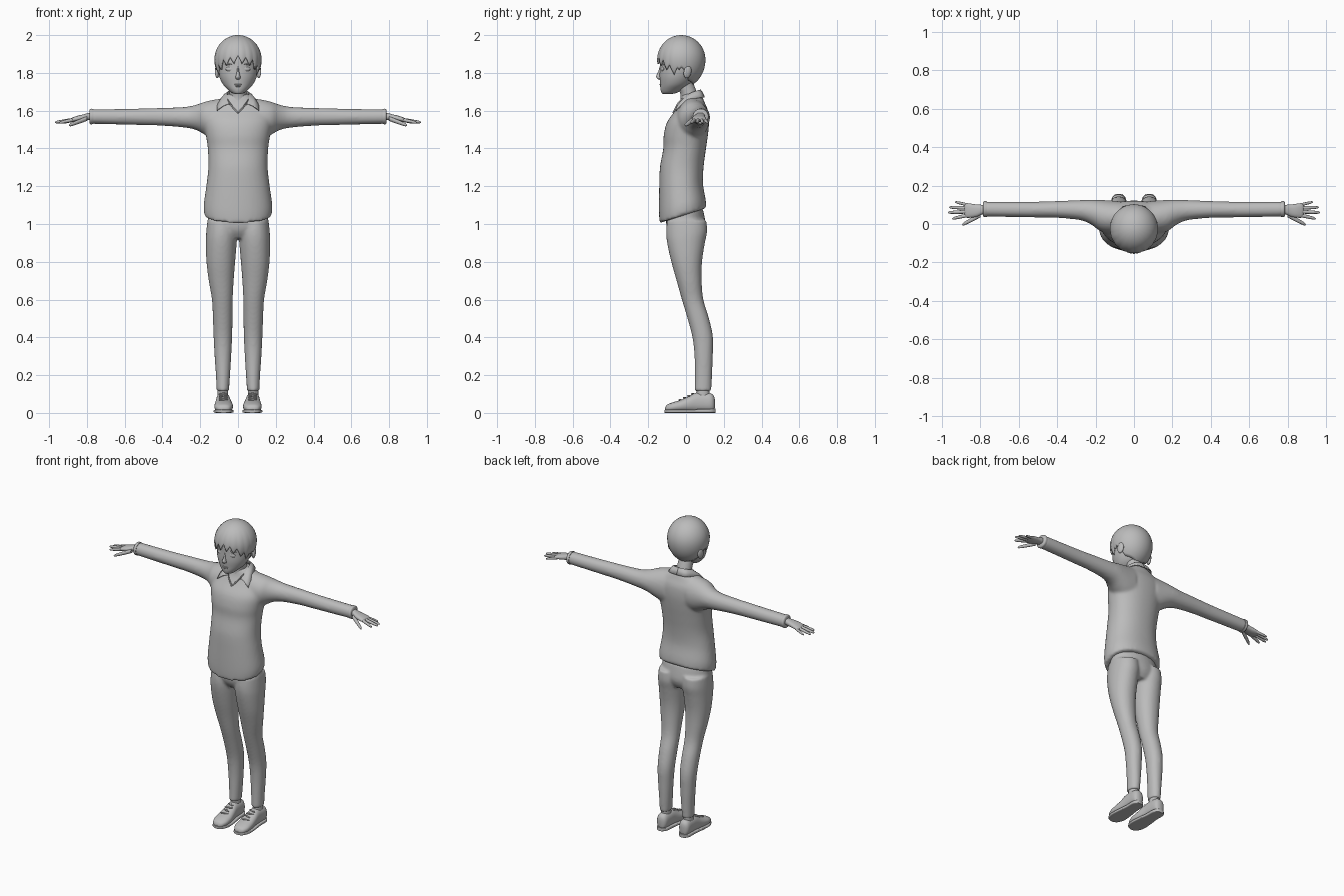
import bpy, bmesh, math
from mathutils import Vector, Matrix

grey = bpy.data.materials.new("plain grey")
grey.diffuse_color = (0.5, 0.5, 0.5, 1)


def finish(name, bm, voxel=0, smooth=4, angle=50):
    """Turn a bmesh into a named object; voxel > 0 fuses its shells together."""
    bmesh.ops.recalc_face_normals(bm, faces=bm.faces)
    me = bpy.data.meshes.new(name)
    bm.to_mesh(me)
    bm.free()
    me.materials.append(grey)
    ob = bpy.data.objects.new(name, me)
    bpy.context.collection.objects.link(ob)
    if voxel:
        mod = ob.modifiers.new("fuse", 'REMESH')
        mod.mode, mod.voxel_size, mod.use_smooth_shade = 'VOXEL', voxel, True
        mod = ob.modifiers.new("soften", 'SMOOTH')
        mod.factor, mod.iterations = 0.5, smooth
    else:
        bpy.ops.object.select_all(action='DESELECT')
        ob.select_set(True)
        bpy.context.view_layer.objects.active = ob
        bpy.ops.object.shade_smooth_by_angle(angle=math.radians(angle))
    return ob


def spline(rows, sub=4):
    """Catmull-Rom interpolation through rows of numbers."""
    out = []
    for i in range(len(rows) - 1):
        p = [rows[max(0, min(len(rows) - 1, i + k))] for k in (-1, 0, 1, 2)]
        for s in range(sub):
            t = s / sub
            out.append([b + 0.5 * t * (c - a + t * (2 * a - 5 * b + 4 * c - d + t * (3 * (b - c) + d - a)))
                        for a, b, c, d in zip(*p)])
    return out + [list(rows[-1])]


def loft(bm, axis, rows, side=1, n=32, power=2.0, warp=None):
    """Skin oval sections (position, a0, a1, b0, b1) along an axis."""
    rings = []
    for s, a0, a1, b0, b1 in spline(rows):
        ring = []
        for i in range(n):
            t = 2 * math.pi * i / n
            c, d = math.cos(t), math.sin(t)
            a = (a0 + a1) / 2 + (a1 - a0) / 2 * math.copysign(abs(c) ** (2 / power), c)
            b = (b0 + b1) / 2 + (b1 - b0) / 2 * math.copysign(abs(d) ** (2 / power), d)
            co = Vector({'x': (s, a, b), 'y': (a, s, b), 'z': (a, b, s)}[axis])
            co = warp(co) if warp else co
            co.x *= side
            ring.append(bm.verts.new(co))
        rings.append(ring)
    for r, q in zip(rings, rings[1:]):
        for i in range(n):
            bm.faces.new((r[i], r[(i + 1) % n], q[(i + 1) % n], q[i]))
    bm.faces.new(rings[0])
    bm.faces.new(rings[-1])


def ball(bm, pos, size, rot=(0, 0, 0)):
    m = Matrix.Translation(pos)
    for ang, ax in zip(rot, 'XYZ'):
        m = m @ Matrix.Rotation(ang, 4, ax)
    bmesh.ops.create_uvsphere(bm, u_segments=20, v_segments=12, radius=1,
                              matrix=m @ Matrix.Diagonal((*size, 1)))


def sym(rows):
    return [(z, -w, w, f, b) for z, w, f, b in rows]


# Sweater: torso with a hem that rises to the back, fused with both sleeves
def hem(co):
    co.z += 0.32 * (co.y + 0.015) * max(0, min(1, (1.3 - co.z) / 0.25))
    return co


bm = bmesh.new()
loft(bm, 'z', sym([(1.045, .178, -.14, .108), (1.1, .182, -.143, .104), (1.2, .168, -.142, .09),
                   (1.3, .157, -.138, .093), (1.4, .16, -.12, .106), (1.47, .17, -.118, .116),
                   (1.54, .18, -.1, .122), (1.6, .172, -.058, .117), (1.64, .135, -.034, .1),
                   (1.67, .08, -.026, .088), (1.69, .055, -.02, .075)]), n=48, power=2.2, warp=hem)
for sx in (1, -1):
    loft(bm, 'x', [(.08, -.05, .12, 1.44, 1.665), (.13, -.05, .123, 1.45, 1.658), (.18, -.035, .126, 1.475, 1.646),
                   (.22, -.005, .127, 1.497, 1.632), (.28, .02, .125, 1.51, 1.62), (.4, .032, .12, 1.52, 1.615),
                   (.5, .034, .117, 1.523, 1.612), (.65, .036, .117, 1.527, 1.609),
                   (.78, .038, .117, 1.53, 1.608)], sx)
finish("sweater", bm, 0.009, 8)

for sx, tag in ((1, "left"), (-1, "right")):
    # Sleeve cuff
    bm = bmesh.new()
    loft(bm, 'x', [(.765, .037, .118, 1.529, 1.609), (.78, .036, .119, 1.528, 1.61),
                   (.786, .042, .113, 1.533, 1.604)], sx)
    finish(tag + "_cuff", bm)

    # Hand: palm, four fingers and a thumb
    bm = bmesh.new()
    loft(bm, 'x', [(.76, .052, .1, 1.55, 1.592), (.79, .05, .1, 1.55, 1.588), (.82, .038, .102, 1.546, 1.58),
                   (.85, .033, .106, 1.542, 1.573), (.875, .034, .107, 1.541, 1.564), (.885, .05, .095, 1.546, 1.556)],
         sx, n=20, power=2.4)
    for x0, x1, y0, y1, z0, z1, r in ((.865, .97, .064, .06, 1.553, 1.538, .0095), (.865, .963, .083, .087, 1.553, 1.536, .009),
                                      (.865, .947, .046, .028, 1.553, 1.536, .0095), (.86, .932, .098, .115, 1.552, 1.535, .008),
                                      (.80, .895, .047, -.004, 1.558, 1.522, .012)):
        rows = []
        for t, k in ((0, 1), (.35, 1), (.7, .88), (.92, .65), (1, .12)):
            x, y, z = x0 + (x1 - x0) * t, y0 + (y1 - y0) * t, z0 + (z1 - z0) * t
            rows.append((x, y - r * k, y + r * k, z - r * k, z + r * k))
        loft(bm, 'x', rows, sx, n=12)
    finish(tag + "_hand", bm)

    # Shoe upper, sole, laces and ankle
    bm = bmesh.new()
    loft(bm, 'y', [(-.11, .062, .09, .012, .028), (-.1, .043, .11, .006, .043), (-.07, .029, .124, .005, .056),
                   (-.03, .027, .125, .005, .068), (.01, .033, .121, .005, .085), (.05, .04, .117, .005, .106),
                   (.09, .042, .116, .005, .108), (.13, .045, .115, .005, .104), (.147, .055, .105, .01, .09),
                   (.153, .07, .09, .03, .07)], sx, n=28, power=2.3)
    finish(tag + "_shoe", bm)
    bm = bmesh.new()
    loft(bm, 'y', [(-.113, .062, .09, 0, .016), (-.1, .039, .113, 0, .018), (-.06, .024, .128, 0, .018),
                   (0, .027, .126, 0, .018), (.07, .037, .118, 0, .02), (.13, .041, .117, 0, .022),
                   (.156, .062, .098, 0, .022)], sx, n=28, power=5)
    finish(tag + "_sole", bm)
    bm = bmesh.new()
    for i in range(4):
        ball(bm, (sx * .077, -.03 + .022 * i, .069 + .0105 * i), (.026, .005, .005), (0, 0, .3 * (-1) ** i))
    finish(tag + "_laces", bm)
    bm = bmesh.new()
    loft(bm, 'z', [(.06, .052, .108, .055, .125), (.1, .052, .108, .055, .125), (.15, .055, .105, .06, .125)], sx)
    finish(tag + "_ankle", bm)

    # Collar flap folded over the neckline, ending in a point
    inner = spline([(0, .078, 1.712), (.042, .064, 1.708), (.058, .025, 1.694), (.055, -.01, 1.67), (.042, -.036, 1.638)])
    outer = spline([(0, .1, 1.672), (.06, .09, 1.672), (.092, .035, 1.662), (.108, -.02, 1.637), (.112, -.056, 1.603)])
    bm = bmesh.new()
    cols = []
    for p, q in zip(inner, outer):
        p, q = Vector(p), Vector(q)
        pts = (p - Vector((0, 0, .03)), p, p.lerp(q, .5) + Vector((0, -.002, .007)), q)
        cols.append([bm.verts.new((sx * c.x, c.y, c.z)) for c in pts])
    for a, b in zip(cols, cols[1:]):
        for i in range(3):
            bm.faces.new((a[i], b[i], b[i + 1], a[i + 1]))
    ob = finish(tag + "_collar", bm)
    ob.modifiers.new("thickness", 'SOLIDIFY').thickness = 0.006

# Neckline edge meeting in a V
bm = bmesh.new()
for sx in (1, -1):
    loft(bm, 'x', [(x, y - .005, y + .005, z - .007, z + .007) for x, y, z in
                   ((0, -.066, 1.59), (.02, -.056, 1.61), (.04, -.042, 1.635), (.055, -.02, 1.66))], sx, n=10)
finish("neckline", bm)

# Trousers: hips fused with both legs
bm = bmesh.new()
loft(bm, 'z', sym([(.925, .13, -.07, .08), (.96, .15, -.095, .1), (1.0, .16, -.105, .105), (1.08, .155, -.105, .09)]))
for sx in (1, -1):
    loft(bm, 'z', [(.115, .048, .113, .046, .134), (.2, .042, .117, .047, .138), (.3, .036, .124, .045, .142),
                   (.4, .031, .129, .034, .143), (.5, .029, .133, .008, .122), (.6, .028, .138, -.022, .092),
                   (.7, .023, .155, -.05, .083), (.8, .015, .167, -.078, .085), (.9, .007, .17, -.1, .1),
                   (.96, .004, .168, -.105, .112), (1.02, .01, .162, -.1, .108)], sx, power=2.1)
finish("trousers", bm, 0.008, 6)

# Neck
bm = bmesh.new()
loft(bm, 'z', sym([(1.6, .05, -.04, .08), (1.68, .046, -.028, .062), (1.73, .046, -.05, .045), (1.79, .05, -.06, .02)]))
finish("neck", bm)

# Head with nose
bm = bmesh.new()
loft(bm, 'z', sym([(1.688, .012, -.12, -.08), (1.694, .032, -.129, -.05), (1.712, .054, -.135, -.015),
                   (1.74, .08, -.137, .025), (1.78, .099, -.14, .055), (1.83, .108, -.138, .08),
                   (1.88, .109, -.135, .085), (1.93, .092, -.115, .065), (1.97, .05, -.07, .02)]), n=40)
loft(bm, 'z', sym([(1.764, .004, -.145, -.12), (1.771, .014, -.153, -.12), (1.782, .012, -.158, -.12),
                   (1.805, .007, -.148, -.12), (1.84, .004, -.137, -.12)]), n=16)
finish("head", bm)

# Facial features and ears
parts = {"eyes": [], "eyebrows": [], "ears": []}
for sx in (1, -1):
    parts["eyes"].append(((sx * .045, -.124, 1.82), (.021, .007, .012), (0, 0, sx * .3)))
    parts["eyebrows"].append(((sx * .047, -.124, 1.846), (.024, .006, .004), (0, sx * .1, sx * .35)))
    parts["ears"].append(((sx * .11, .008, 1.805), (.011, .021, .034), (-.2, 0, sx * .35)))
parts["lips"] = [((0, -.134, 1.738), (.022, .006, .004), (0, 0, 0)), ((0, -.133, 1.73), (.017, .006, .005), (0, 0, 0))]
for name, balls in parts.items():
    bm = bmesh.new()
    for b in balls:
        ball(bm, *b)
    finish(name, bm)

# Hair: domed cap with a jagged fringe, cleared over the ears
edge = [(0, 1.872), (.2, 1.856), (.38, 1.81), (.45, 1.805), (.5, 1.83), (.56, 1.81), (.64, 1.76), (1.01, 1.728)]
bm = bmesh.new()
N, M = 144, 18
top = bm.verts.new((0, -.025, 2.0))
grid = []
for i in range(N):
    t = 2 * math.pi * i / N
    f = min(i, N - i) / (N / 2)
    k = next(j for j in range(len(edge) - 1) if edge[j][0] <= f < edge[j + 1][0])
    (f0, z0), (f1, z1) = edge[k], edge[k + 1]
    low = z0 + (z1 - z0) * (f - f0) / (f1 - f0)
    wave = abs((i % 8) / 4 - 1)
    if f < .47:
        low += .04 * (wave - .5)
    c = (low - 1.87) / (.15 if low < 1.87 else .13)
    end = math.acos(max(-1, min(1, c)))
    col = []
    for j in range(1, M + 1):
        phi = end * j / M
        r = math.sin(phi) * (1 + (.025 * (.5 - wave) * (j / M) ** 2 if f < .47 else 0))
        z = math.cos(phi) * (.15 if phi > math.pi / 2 else .13)
        col.append(bm.verts.new((.125 * r * math.sin(t), -.025 - .128 * r * math.cos(t), 1.87 + z)))
    grid.append(col)
for i in range(N):
    a, b = grid[i], grid[(i + 1) % N]
    bm.faces.new((top, a[0], b[0]))
    for j in range(M - 1):
        bm.faces.new((a[j], a[j + 1], b[j + 1], b[j]))
hair = finish("hair", bm)
shell = hair.modifiers.new("thickness", 'SOLIDIFY')
shell.thickness, shell.offset = 0.01, -1
